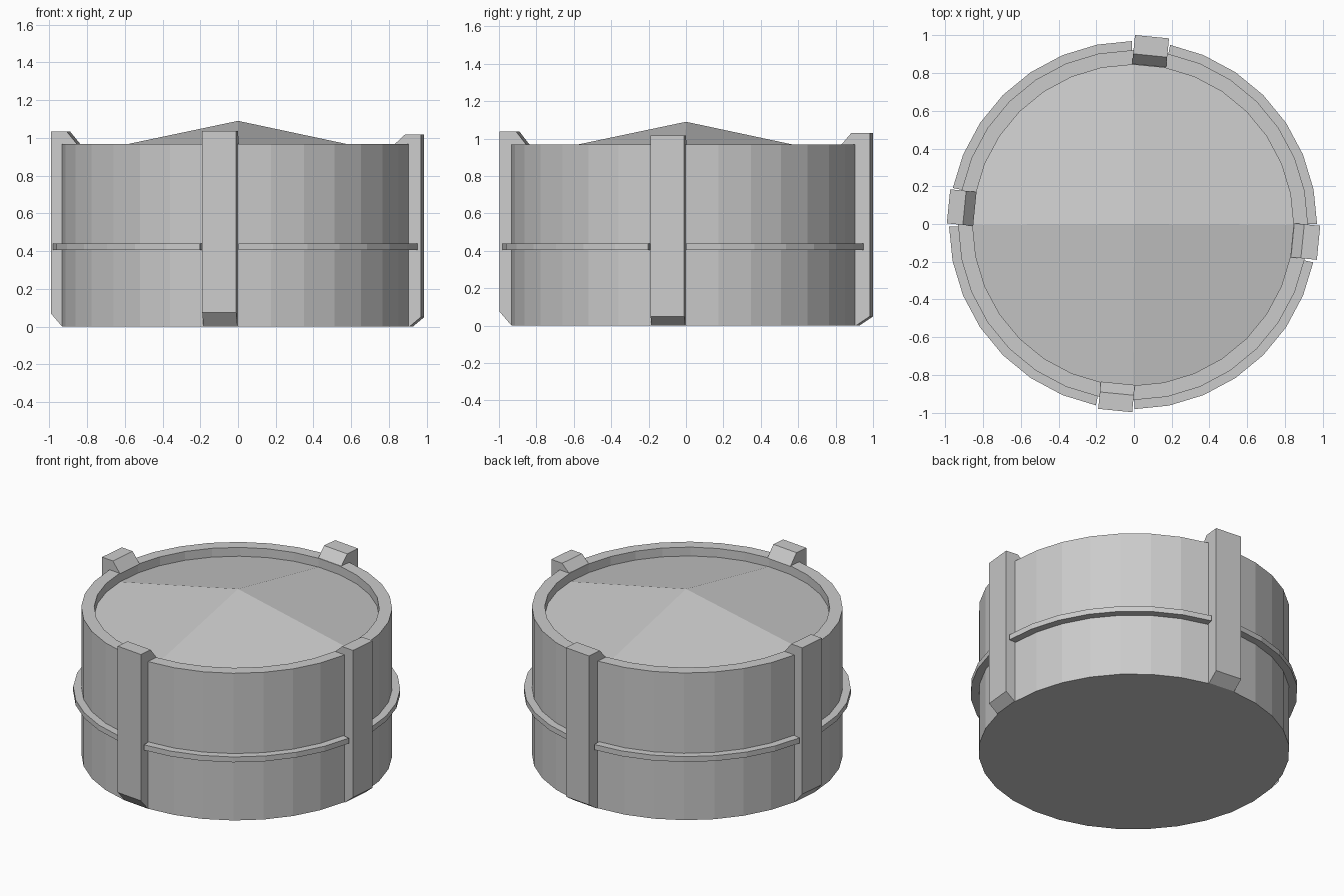
import bpy, bmesh
from math import radians, cos, sin

if "Cube" in bpy.data.objects:
    bpy.data.objects.remove(bpy.data.objects["Cube"])

CX, CY = -0.005, -0.006      # slight offset of the drum from the origin
STEP = 360 / 32              # 32-sided drum


def polar(r, deg, z):
    a = radians(deg)
    return (CX + r * cos(a), CY + r * sin(a), z)


def make_object(name, bm):
    bmesh.ops.recalc_face_normals(bm, faces=bm.faces)
    mesh = bpy.data.meshes.new(name)
    bm.to_mesh(mesh)
    bm.free()
    obj = bpy.data.objects.new(name, mesh)
    bpy.context.collection.objects.link(obj)
    return obj


def sweep(name, sections):
    """Join a list of equal closed cross-sections and cap both ends."""
    bm = bmesh.new()
    loops = [[bm.verts.new(p) for p in s] for s in sections]
    for a, b in zip(loops, loops[1:]):
        n = len(a)
        for i in range(n):
            bm.faces.new((a[i], a[(i + 1) % n], b[(i + 1) % n], b[i]))
    bm.faces.new(loops[0])
    bm.faces.new(loops[-1])
    return make_object(name, bm)


# Drum: outer wall, flat rim, inner wall and four-panel conical lid
bm = bmesh.new()
rings = [[bm.verts.new(polar(r, i * STEP, z)) for i in range(32)]
         for r, z in ((0.927, 0), (0.927, 0.968), (0.85, 0.968), (0.85, 0.91))]
for a, b in zip(rings, rings[1:]):
    for i in range(32):
        j = (i + 1) % 32
        bm.faces.new((a[i], a[j], b[j], b[i]))
bm.faces.new(rings[0])
apex = bm.verts.new((0, 0, 1.09))
for q in range(4):
    bm.faces.new([apex] + [rings[3][(q * 8 + k) % 32] for k in range(9)])
make_object("drum_body", bm)

# Four hooked posts, each one drum side wide: outer distance, top, bottom chamfer
posts = [("right", 0, 0.985, 1.017, 0.05), ("back", 90, 1.0, 1.03, 0.05),
         ("left", 180, 0.985, 1.033, 0.07), ("front", 270, 0.99, 1.037, 0.075)]
for side, angle, out, top, chamfer in posts:
    profile = [(0.915, 0), (0.925, 0), (out, chamfer), (out, top),
               (0.90, top), (0.845, 0.966), (0.915, 0.966)]
    a = radians(angle - STEP / 2)
    n, t = (cos(a), sin(a)), (-sin(a), cos(a))
    sweep(side + "_post", [[(d * n[0] + w * t[0] + CX / 2, d * n[1] + w * t[1] + CY / 2, z)
                            for d, z in profile] for w in (-0.0905, 0.0905)])

# Four raised band segments between the posts
for side, angle, *_ in posts:
    stops = [0.4] + [k * STEP for k in range(1, 7)] + [7 * STEP - 0.4]
    sweep(side + "_band", [[polar(r, angle + s, z) for r, z in
                            ((0.915, 0.405), (0.975, 0.405), (0.975, 0.44), (0.915, 0.44))]
                           for s in stops])
